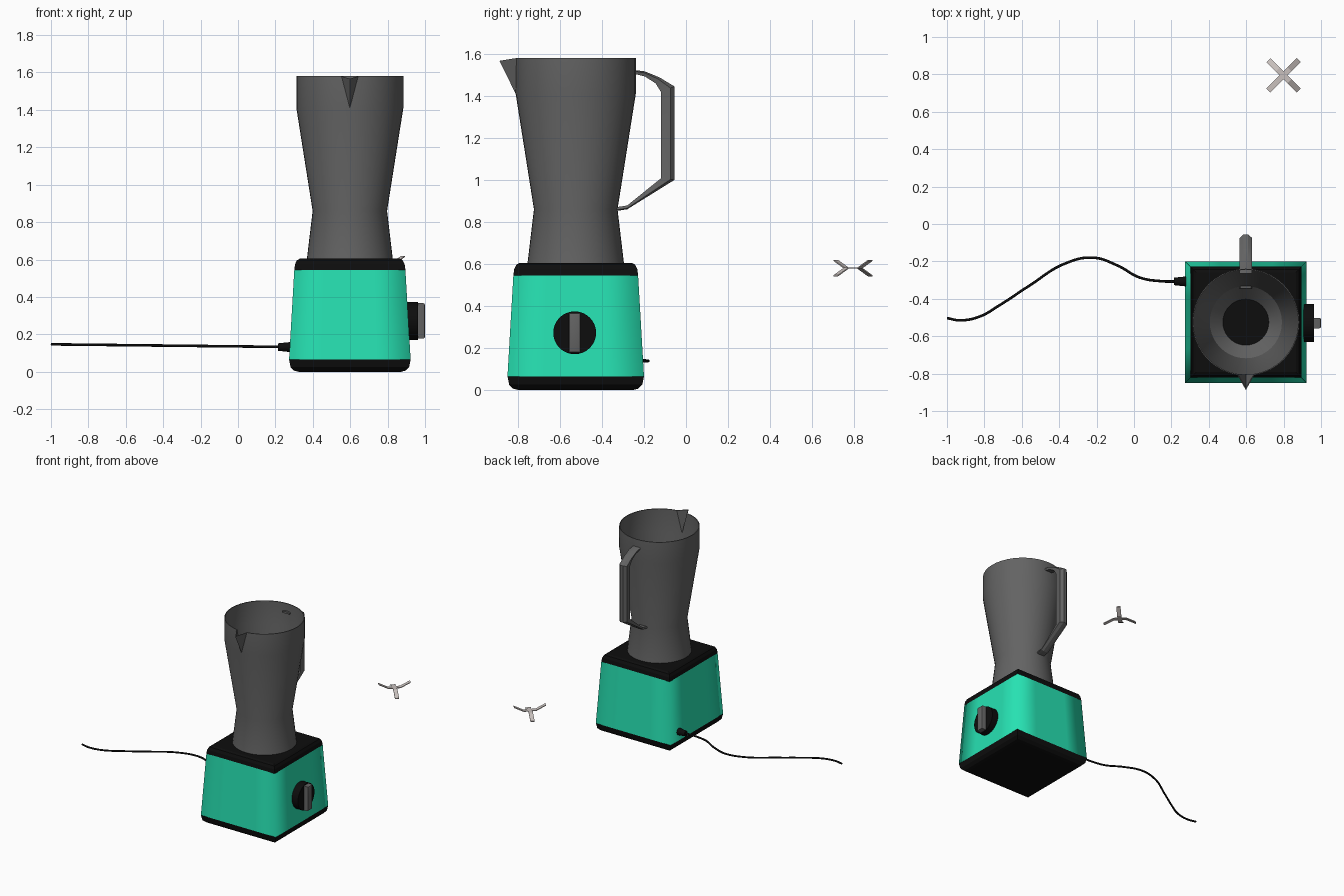
import bpy
import bmesh
import math
from mathutils import Vector, Matrix

cube = bpy.data.objects.get("Cube")
if cube:
    bpy.data.objects.remove(cube)

CX, CY = 0.598, -0.525  # axis of the blender


def material(name, rgb):
    m = bpy.data.materials.new(name)
    m.use_nodes = True
    m.diffuse_color = (*rgb, 1)
    m.node_tree.nodes["Principled BSDF"].inputs["Base Color"].default_value = (*rgb, 1)
    return m


green = material("mint_green", (0.02, 0.76, 0.45))
black = material("black_plastic", (0.004, 0.004, 0.004))
grey = material("smoky_grey", (0.125, 0.125, 0.125))
steel = material("steel", (0.58, 0.53, 0.51))


def finish(bm, name, mats, location=(0, 0, 0), angle=None):
    bmesh.ops.recalc_face_normals(bm, faces=bm.faces)
    mesh = bpy.data.meshes.new(name)
    bm.to_mesh(mesh)
    bm.free()
    for m in mats:
        mesh.materials.append(m)
    ob = bpy.data.objects.new(name, mesh)
    ob.location = location
    bpy.context.collection.objects.link(ob)
    if angle is not None:
        bpy.ops.object.select_all(action="DESELECT")
        ob.select_set(True)
        bpy.context.view_layer.objects.active = ob
        bpy.ops.object.shade_smooth_by_angle(angle=math.radians(angle))
    return ob


def loft(bm, sections, cap=True):
    """Join equal closed sections with quads; return the vertex rings."""
    rings = [[bm.verts.new(p) for p in s] for s in sections]
    n = len(rings[0])
    for a, b in zip(rings, rings[1:]):
        for i in range(n):
            j = (i + 1) % n
            bm.faces.new((a[i], a[j], b[j], b[i]))
    if cap:
        bm.faces.new(rings[0])
        bm.faces.new(rings[-1])
    return rings


def square(half, z):
    pts = []
    for k in range(4):
        turn = Matrix.Rotation(k * math.pi / 2, 3, "Z")
        pts += [turn @ Vector((half, half * t, z)) for t in (-1, -0.45, 0.45)]
    return pts


def circle(r, z, n=40):
    return [Vector((r * math.cos(math.tau * i / n), r * math.sin(math.tau * i / n), z))
            for i in range(n)]


# Motor base: rounded black foot and lid, tapered green body
bm = bmesh.new()
profile = [(0.275, 0), (0.298, 0.006), (0.317, 0.025), (0.325, 0.065),
           (0.297, 0.545), (0.293, 0.575), (0.283, 0.596), (0.267, 0.605)]
loft(bm, [square(h, z) for h, z in profile])
for f in bm.faces:
    is_body = 0.1 < f.calc_center_median().z < 0.5
    f.material_index = 0 if is_body else 1
    f.smooth = is_body
finish(bm, "motor_base", [green, black], (CX, CY, 0))

# Jar: outer wall, rim, inner wall and sloped floor, with a pulled spout
bm = bmesh.new()
profile = [(0.23, 0.6), (0.199, 0.86), (0.286, 1.41), (0.286, 1.58),
           (0.28, 1.58), (0.28, 1.41), (0.193, 0.86), (0.123, 0.78)]
rings = loft(bm, [circle(r, z) for r, z in profile], cap=False)
front = 30
for top, low, tip in ((3, 2, -0.363), (4, 5, -0.352)):
    for side in (front - 1, front + 1):
        bmesh.ops.connect_vert_pair(bm, verts=[rings[top][side], rings[low][front]])
    rings[top][front].co = (0, tip, 1.567)
finish(bm, "jar", [grey], (CX, CY, 0), 30)

# Dark opening in the jar floor
bm = bmesh.new()
loft(bm, [circle(0.123, 0.775), circle(0.123, 0.782)])
finish(bm, "jar_floor_plate", [black], (CX, CY, 0))

# Handle: tapering six-sided bar following outer and inner outlines (y, z)
outer = [(-0.265, 1.525), (-0.197, 1.517), (-0.126, 1.488), (-0.055, 1.445),
         (-0.055, 1.0), (-0.28, 0.86), (-0.345, 0.85)]
inner = [(-0.265, 1.51), (-0.197, 1.493), (-0.145, 1.46), (-0.12, 1.42),
         (-0.12, 1.007), (-0.28, 0.878), (-0.345, 0.868)]
sections = []
for o, i in zip(outer, inner):
    o, i = Vector((0, *o)), Vector((0, *i))
    mid = i.lerp(o, 0.7)
    sections.append([p + Vector((x, 0, 0)) for p, x in (
        (i, -0.028), (mid, -0.033), (o, -0.012), (o, 0.012), (mid, 0.033), (i, 0.028))])
bm = bmesh.new()
loft(bm, sections)
finish(bm, "handle", [grey], (CX, 0, 0), 20)


def x_cylinder(name, mat, r1, r2, x1, x2, y, z):
    bm = bmesh.new()
    loft(bm, [[(x, r * math.cos(math.tau * i / 32), r * math.sin(math.tau * i / 32))
               for i in range(32)] for r, x in ((r1, x1), (r2, x2))])
    return finish(bm, name, [mat], (0, y, z), 30)


# Speed dial and its grip
x_cylinder("speed_dial", black, 0.102, 0.102, 0.89, 0.963, -0.53, 0.272)
bm = bmesh.new()
bmesh.ops.create_cube(bm, size=1)
bmesh.ops.scale(bm, verts=bm.verts, vec=(0.055, 0.057, 0.19))
bmesh.ops.bevel(bm, geom=[e for e in bm.edges if all(v.co.x > 0 for v in e.verts)],
                offset=0.01, segments=2, affect="EDGES", profile=0.5)
finish(bm, "dial_grip", [grey], (0.9725, -0.53, 0.272), 30)

# Cord and its strain relief
x_cylinder("cord_relief", black, 0.02, 0.028, 0.215, 0.29, -0.307, 0.132)
path = [(0.24, -0.307), (0.15, -0.306), (0.03, -0.286), (-0.088, -0.222), (-0.22, -0.18),
        (-0.37, -0.212), (-0.56, -0.33), (-0.72, -0.435), (-0.826, -0.495),
        (-0.93, -0.515), (-1.0, -0.503)]
curve = bpy.data.curves.new("power_cord", "CURVE")
curve.dimensions = "3D"
curve.bevel_depth = 0.007
curve.bevel_resolution = 2
curve.use_fill_caps = True
spline = curve.splines.new("BEZIER")
spline.bezier_points.add(len(path) - 1)
for p, (x, y) in zip(spline.bezier_points, path):
    p.co = (x, y, 0.133 + 0.011 * (0.24 - x))
    p.handle_left_type = p.handle_right_type = "AUTO"
curve.materials.append(black)
bpy.context.collection.objects.link(bpy.data.objects.new("power_cord", curve))

# Loose blade: two crossed strips, one bent up and one bent down
for name, turn, lift in (("blade_up", 45, 0.036), ("blade_down", -45, -0.036)):
    bm = bmesh.new()
    loft(bm, [[(x, w, z + t) for w, t in
               ((-0.015, -0.003), (0.015, -0.003), (0.015, 0.003), (-0.015, 0.003))]
              for x, z in ((-0.115, lift), (-0.045, 0), (0.045, 0), (0.115, lift))])
    blade = finish(bm, name, [steel], (0.8, 0.795, 0.58))
    blade.rotation_euler.z = math.radians(turn)
